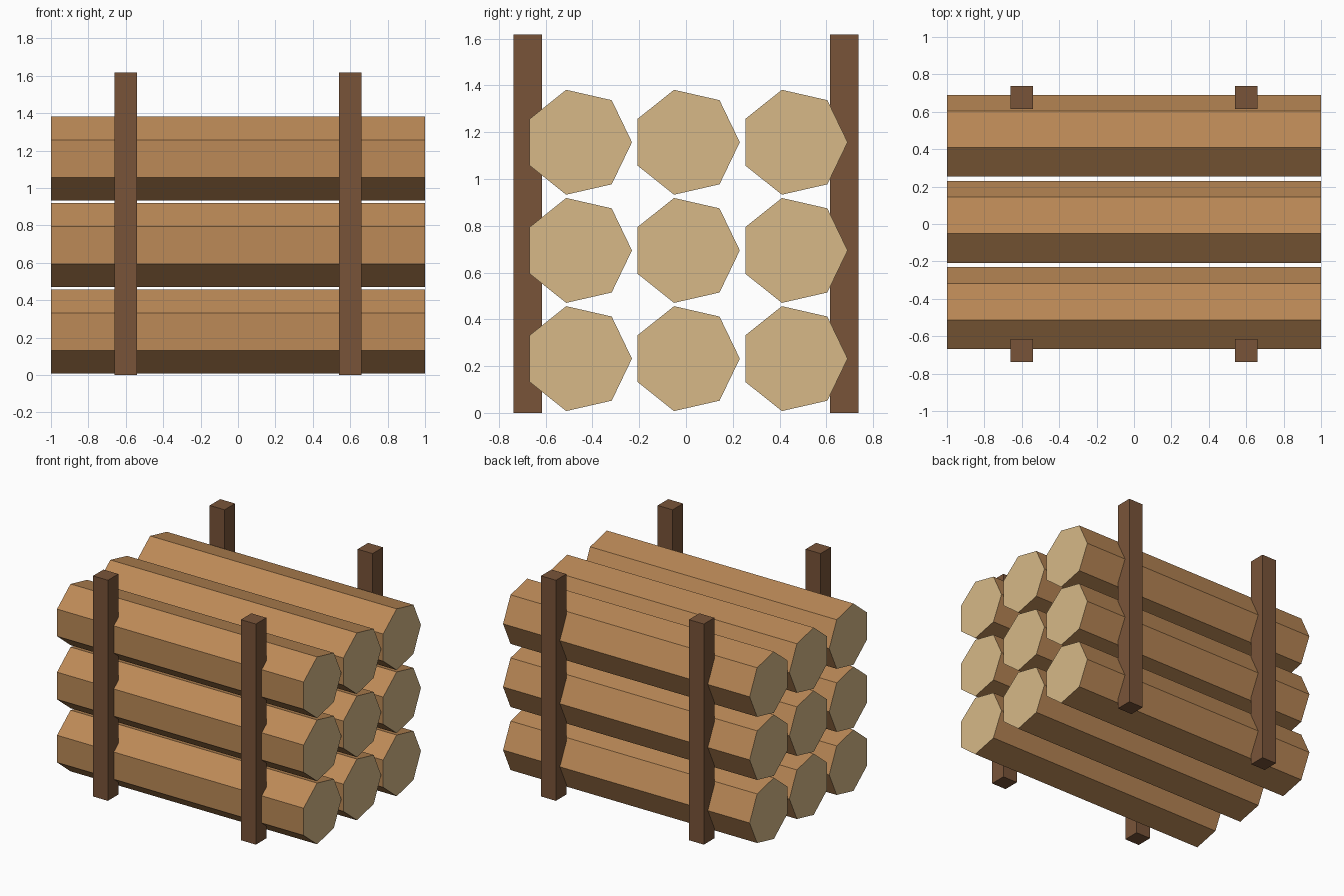
import bpy, bmesh, math

if "Cube" in bpy.data.objects:
    bpy.data.objects.remove(bpy.data.objects["Cube"])


def srgb_material(name, r, g, b):
    def lin(c):
        c /= 255
        return c / 12.92 if c <= 0.04045 else ((c + 0.055) / 1.055) ** 2.4
    m = bpy.data.materials.new(name)
    m.diffuse_color = (lin(r), lin(g), lin(b), 1)
    m.use_nodes = True
    m.node_tree.nodes["Principled BSDF"].inputs["Base Color"].default_value = m.diffuse_color
    return m


bark = srgb_material("bark", 188, 138, 87)
cut_wood = srgb_material("cut wood", 215, 185, 135)
post_wood = srgb_material("post wood", 121, 84, 57)


def add_object(name, bm, materials):
    mesh = bpy.data.meshes.new(name)
    bmesh.ops.recalc_face_normals(bm, faces=bm.faces)
    bm.to_mesh(mesh)
    bm.free()
    for m in materials:
        mesh.materials.append(m)
    obj = bpy.data.objects.new(name, mesh)
    bpy.context.collection.objects.link(obj)


# seven-sided log lying along x, one corner pointing to +y
def log(name, y, z, radius=0.23, half_length=1.0, sides=7):
    bm = bmesh.new()
    ring = []
    for i in range(sides):
        a = 2 * math.pi * i / sides
        ring.append(bm.verts.new((-half_length, y + radius * math.cos(a),
                                  z + radius * math.sin(a))))
    end = bm.faces.new(ring)
    ext = bmesh.ops.extrude_face_region(bm, geom=[end], use_keep_orig=True)
    verts = [v for v in ext["geom"] if isinstance(v, bmesh.types.BMVert)]
    bmesh.ops.translate(bm, verts=verts, vec=(2 * half_length, 0, 0))
    # cut ends are pale, sides are bark
    bm.normal_update()
    for f in bm.faces:
        f.material_index = 1 if abs(f.normal.x) > 0.9 else 0
    add_object(name, bm, [bark, cut_wood])


# square upright post
def post(name, x, y, width=0.121, height=1.617):
    bm = bmesh.new()
    bmesh.ops.create_cube(bm, size=1)
    for v in bm.verts:
        v.co = (x + v.co.x * width, y + v.co.y * width,
                (v.co.z + 0.5) * height)
    add_object(name, bm, [post_wood])


# stack of three by three logs
for row in range(3):
    for col in range(3):
        log(f"log_row{row + 1}_{col + 1}", (col - 1) * 0.461, 0.232 + row * 0.4625)

# four retaining posts
for side, y in (("front", -0.676), ("back", 0.676)):
    for hand, x in (("left", -0.6), ("right", 0.6)):
        post(f"{side}_{hand}_post", x, y)
